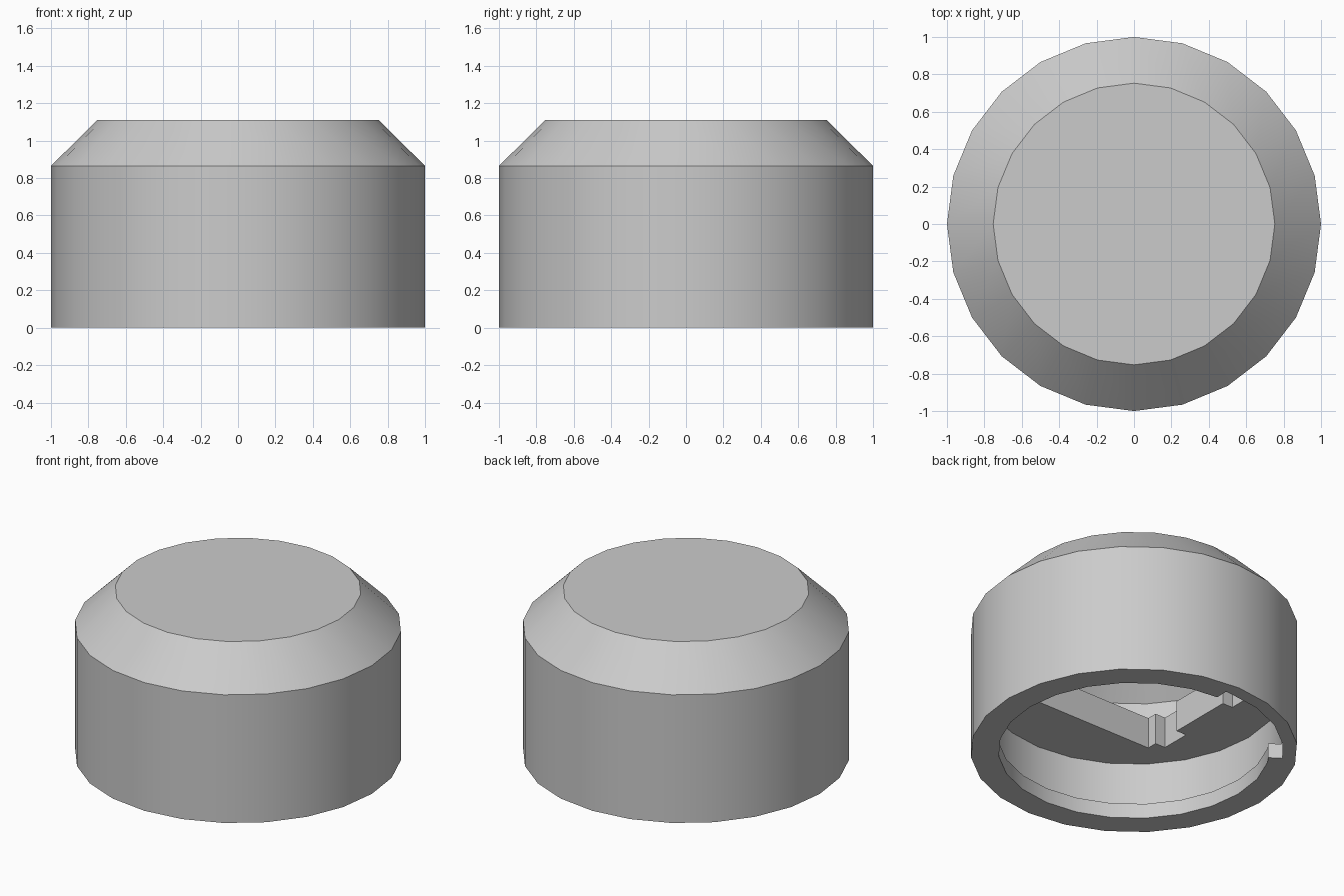
import bpy, bmesh, math

cube = bpy.data.objects.get("Cube")
if cube:
    bpy.data.objects.remove(cube, do_unlink=True)

SIDES = 24
grey = bpy.data.materials.new("plain grey")
grey.use_nodes = True
colour = (0.6, 0.6, 0.6, 1)
grey.diffuse_color = colour
grey.node_tree.nodes["Principled BSDF"].inputs["Base Color"].default_value = colour


def finish(name, bm):
    bmesh.ops.remove_doubles(bm, verts=bm.verts, dist=1e-5)
    bmesh.ops.recalc_face_normals(bm, faces=bm.faces)
    mesh = bpy.data.meshes.new(name)
    bm.to_mesh(mesh)
    bm.free()
    mesh.materials.append(grey)
    obj = bpy.data.objects.new(name, mesh)
    bpy.context.collection.objects.link(obj)
    return obj


def lathe(name, profile):
    """Spin a profile of (radius, height) around z."""
    bm = bmesh.new()
    verts = [bm.verts.new((r, 0, z)) for r, z in profile]
    edges = [bm.edges.new(pair) for pair in zip(verts, verts[1:])]
    bmesh.ops.spin(bm, geom=verts + edges, cent=(0, 0, 0), axis=(0, 0, 1),
                   angle=math.tau, steps=SIDES, use_merge=True)
    bmesh.ops.remove_doubles(bm, verts=bm.verts, dist=1e-5)
    bmesh.ops.dissolve_limit(bm, angle_limit=0.01, verts=bm.verts, edges=bm.edges)
    return finish(name, bm)


def prism(name, outline, low, high):
    """Extrude a flat outline between two heights."""
    bm = bmesh.new()
    face = bm.faces.new([bm.verts.new((x, y, low)) for x, y in outline])
    new = bmesh.ops.extrude_face_region(bm, geom=[face])["geom"]
    tops = [v for v in new if isinstance(v, bmesh.types.BMVert)]
    bmesh.ops.translate(bm, verts=tops, vec=(0, 0, high - low))
    return finish(name, bm)


def cut(obj, cutter):
    """Subtract the cutter and remove it."""
    cutter.hide_render = True
    mod = obj.modifiers.new("cut", 'BOOLEAN')
    mod.operation = 'DIFFERENCE'
    mod.solver = 'EXACT'
    mod.object = cutter
    select(obj)
    bpy.ops.object.modifier_apply(modifier=mod.name)
    bpy.data.objects.remove(cutter, do_unlink=True)


def select(obj):
    bpy.ops.object.select_all(action='DESELECT')
    obj.select_set(True)
    bpy.context.view_layer.objects.active = obj


def polar(r, degrees):
    a = math.radians(degrees)
    return r * math.cos(a), r * math.sin(a)


# Hollow cap with a bevelled top and an inward lip at the open bottom
cap = lathe("cap_shell", [
    (0, 1.11), (0.753, 1.11), (1, 0.865), (1, 0), (0.83, 0), (0.83, 0.1),
    (0.914, 0.1), (0.914, 0.855), (0.739, 1.03), (0, 1.03)])

# Entry notch through the lip
start, end = 88, 146
arc = [start] + list(range(90, end, 15)) + [end]
outline = [polar(0.913, a) for a in arc] + [polar(0.6, a) for a in reversed(arc)]
cut(cap, prism("notch_cutter", outline, -0.1, 0.2))

# Inner plate with a square hole that has two side slots per side
plate = lathe("inner_plate", [(0, 0.64), (0.93, 0.64), (0.93, 0.43), (0, 0.43)])
hx, hy, deep, near, far = 0.525, 0.49, 0.6, 0.22, 0.42
side = [(hx, -hy), (hx, -far), (deep, -far), (deep, -near), (hx, -near),
        (hx, near), (deep, near), (deep, far), (hx, far), (hx, hy)]
hole = side + [(-x, -y) for x, y in side]
cut(plate, prism("hole_cutter", hole, 0.3, 0.8))

for obj in (cap, plate):
    select(obj)
    bpy.ops.object.shade_smooth_by_angle(angle=math.radians(30))
